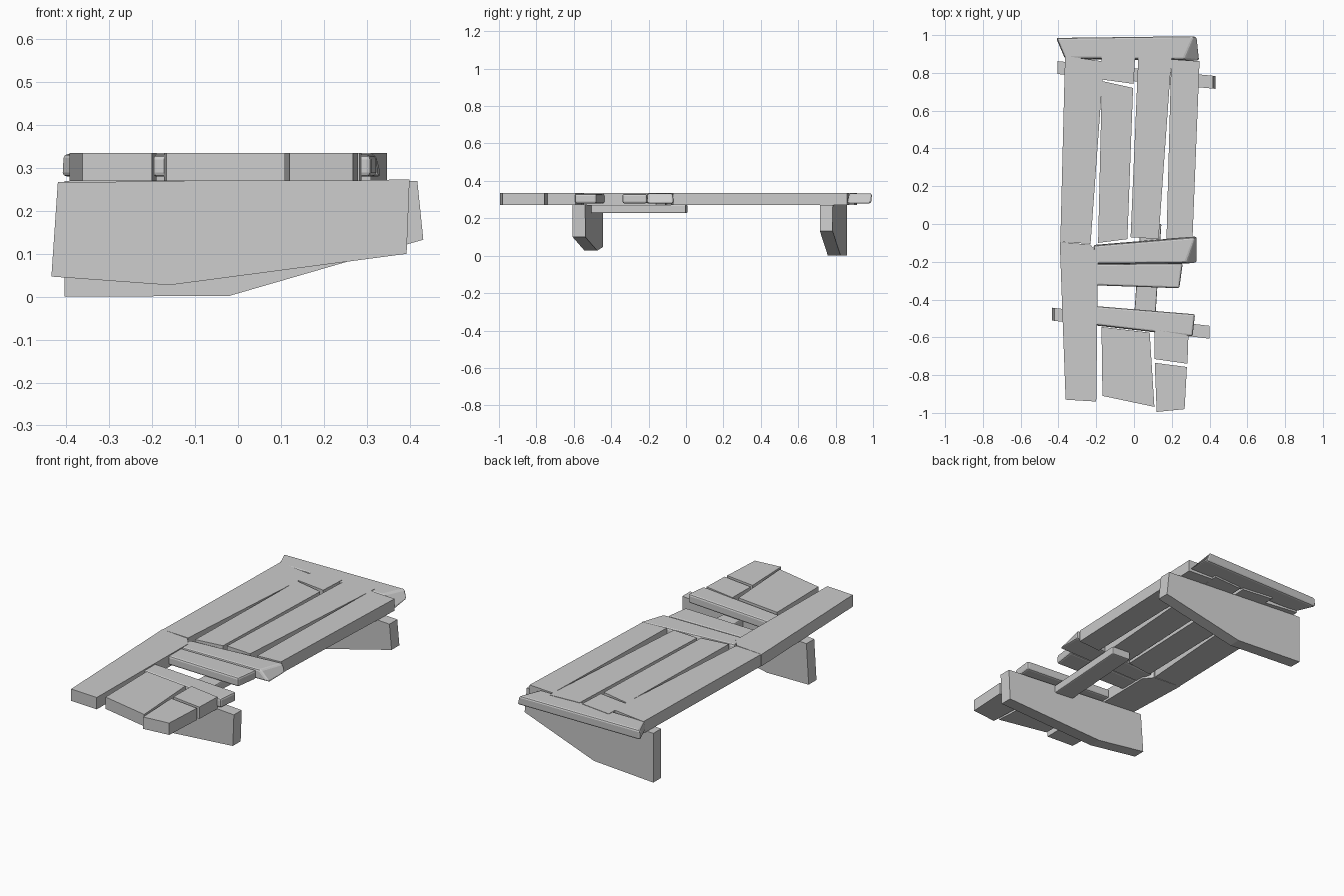
import bpy
import bmesh

cube = bpy.data.objects.get("Cube")
if cube:
    bpy.data.objects.remove(cube, do_unlink=True)

wood = bpy.data.materials.new("grey_wood")
wood.use_nodes = True
grey = (0.6, 0.6, 0.6, 1)
wood.diffuse_color = grey
wood.node_tree.nodes["Principled BSDF"].inputs["Base Color"].default_value = grey


def loft(name, lower, upper, bevel=0.0):
    """Solid between two matching loops of 3D points."""
    bm = bmesh.new()
    a = [bm.verts.new(p) for p in lower]
    b = [bm.verts.new(p) for p in upper]
    bm.faces.new(a)
    bm.faces.new(b)
    for i in range(len(a)):
        j = (i + 1) % len(a)
        bm.faces.new((a[i], a[j], b[j], b[i]))
    bmesh.ops.recalc_face_normals(bm, faces=bm.faces)
    mesh = bpy.data.meshes.new(name)
    bm.to_mesh(mesh)
    bm.free()
    mesh.materials.append(wood)
    obj = bpy.data.objects.new(name, mesh)
    bpy.context.collection.objects.link(obj)
    if bevel:
        mod = obj.modifiers.new("worn_edges", "BEVEL")
        mod.width = bevel
        mod.segments = 2
        mod.limit_method = "ANGLE"
    return obj


def board(name, outline, z0=0.27, z1=0.335, top=None, bevel=0.0):
    """Flat board from a plan outline, with an optional narrower top."""
    loft(name, [(x, y, z0) for x, y in outline],
         [(x, y, z1) for x, y in (top or outline)], bevel)


def leg(name, profile, y_mid, slope, thick):
    """Upright leg plate set slightly askew across the boards."""
    sides = [[(x, y_mid + slope * x + s * thick / 2, z) for x, z in profile]
             for s in (-1, 1)]
    loft(name, sides[0], sides[1])


# Long boards of the bed
board("right_board_back", [(-.365, .89), (-.16, .86), (-.23, -.105), (-.39, -.095)])
board("right_board_front", [(-.393, -.095), (-.23, -.11), (-.19, -.16), (-.2, -.94), (-.362, -.93)])
board("inner_board_end", [(-.172, .915), (.006, .893), (-.002, .742), (-.172, .765)])
board("inner_board", [(-.17, .757), (-.005, .72), (-.035, -.08), (-.19, -.1)])
board("middle_board", [(.023, .89), (.2, .9), (.13, -.08), (-.018, -.07)])
board("left_board", [(.197, .872), (.347, .862), (.31, -.07), (.172, -.08)])

# Broken boards at the front end
board("front_board", [(-.172, -.545), (.083, -.575), (.108, -.968), (-.167, -.91)])
board("front_corner_board", [(.11, -.56), (.288, -.59), (.283, -.74), (.108, -.715)])
board("front_corner_tip", [(.11, -.735), (.28, -.757), (.268, -.98), (.12, -.995)])

# Cross boards with worn edges and splintered ends
board("back_cross_board", [(-.365, .873), (.347, .862), (.333, .99), (-.413, .985)],
      .28, .333, [(-.365, .877), (.265, .872), (.32, .995), (-.41, .985)], .01)
board("middle_cross_board", [(-.2, -.215), (.333, -.208), (.333, -.065), (-.215, -.11)],
      .28, .333, [(-.2, -.21), (.275, -.205), (.325, -.07), (-.215, -.115)], .01)
board("second_cross_board", [(-.2, -.325), (.24, -.34), (.258, -.208), (-.2, -.212)],
      .28, .33, bevel=.01)
board("front_cross_board", [(-.2, -.535), (.31, -.595), (.323, -.478), (-.2, -.435)],
      .28, .33, bevel=.01)

# Joining batten under the boards
board("under_batten", [(0, -.5), (.112, -.515), (.145, 0), (.035, .008)],
      .227, .272, bevel=.006)

# Leg plates
leg("back_leg", [(-.405, .27), (-.405, .005), (-.02, .007), (.432, .133), (.418, .27)],
    .79, -.094, .068)
leg("front_leg", [(-.42, .267), (-.435, .047), (-.16, .027), (.393, .1), (.4, .273)],
    -.527, -.115, .068)

# Rest the lowest edge on the ground
for obj in bpy.data.objects:
    if obj.name == "back_leg":
        for v in obj.data.vertices:
            if v.co.z < .01:
                v.co.z -= .005
